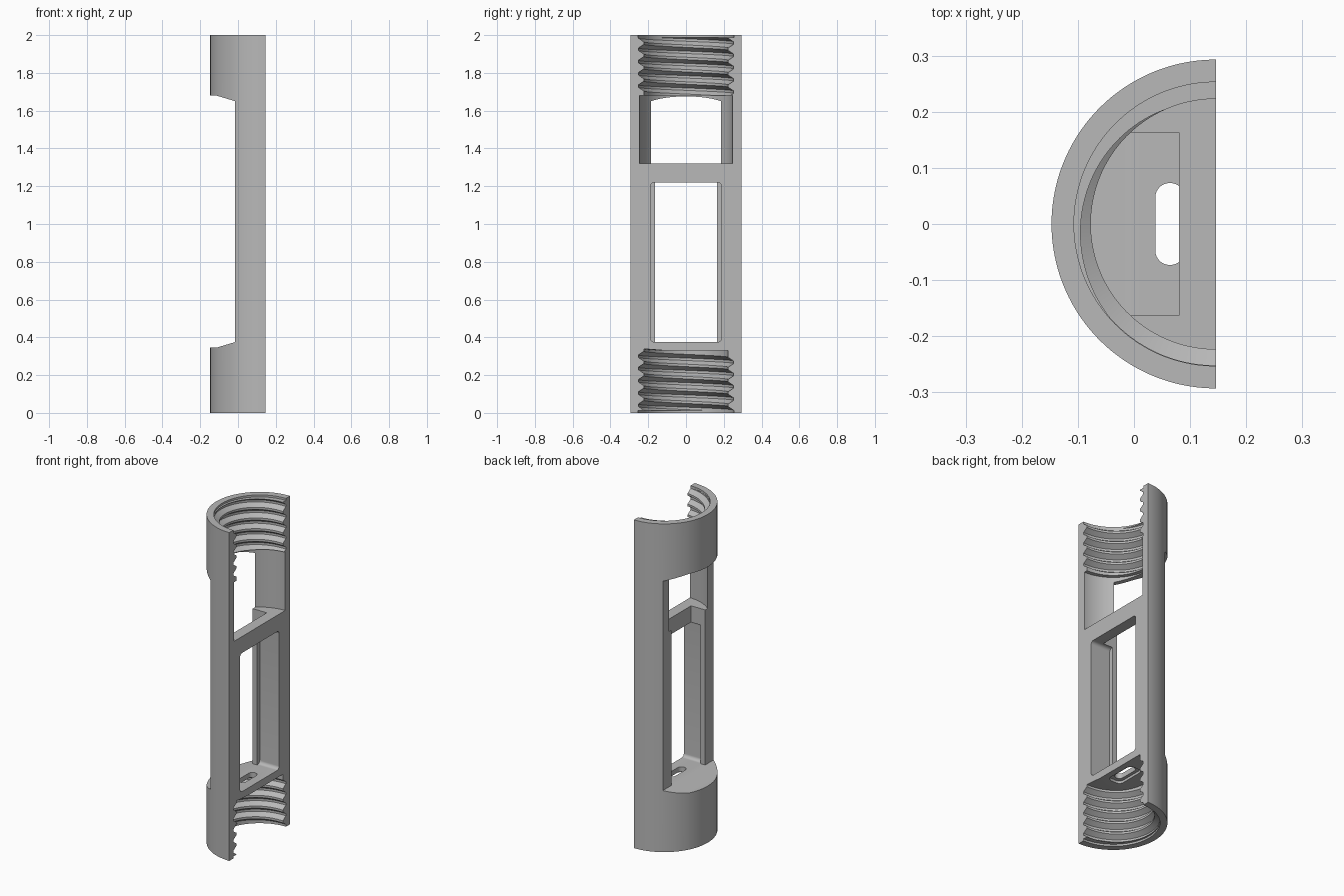
import bpy, bmesh, math

if "Cube" in bpy.data.objects:
    bpy.data.objects.remove(bpy.data.objects["Cube"])

AXIS = 0.146                      # x of the tube axis and of the flat split face
R_OUT, R_CAVITY, R_ROOT, R_CREST = 0.293, 0.246, 0.252, 0.223
PITCH = 0.065


def make_object(name, bm):
    bmesh.ops.recalc_face_normals(bm, faces=bm.faces)
    mesh = bpy.data.meshes.new(name)
    bm.to_mesh(mesh)
    bm.free()
    obj = bpy.data.objects.new(name, mesh)
    bpy.context.collection.objects.link(obj)
    return obj


def prism(name, outline, offset):
    """Extrude a planar outline of 3D points along an offset."""
    bm = bmesh.new()
    face = bm.faces.new([bm.verts.new(p) for p in outline])
    ext = bmesh.ops.extrude_face_region(bm, geom=[face])
    verts = [v for v in ext["geom"] if isinstance(v, bmesh.types.BMVert)]
    bmesh.ops.translate(bm, verts=verts, vec=offset)
    return make_object(name, bm)


def box(name, x0, x1, half_y, z0, z1):
    pts = [(x0, -half_y, z0), (x1, -half_y, z0), (x1, half_y, z0), (x0, half_y, z0)]
    return prism(name, pts, (0, 0, z1 - z0))


def arc_prism(name, radius, z0, z1, overrun=0, steps=72):
    """Half disc facing -x, optionally running past the split face."""
    pts = []
    for i in range(steps + 1):
        a = math.radians(90 - overrun + (180 + 2 * overrun) * i / steps)
        pts.append((AXIS + radius * math.cos(a), radius * math.sin(a), z0))
    return prism(name, pts, (0, 0, z1 - z0))


def rounded(cu, cv, hu, hv, r, steps=8):
    """Outline of a rounded rectangle as (u, v) pairs."""
    pts = []
    for q, (su, sv) in enumerate([(1, 1), (-1, 1), (-1, -1), (1, -1)]):
        for i in range(steps + 1):
            a = math.pi / 2 * (q + i / steps)
            pts.append((cu + su * (hu - r) + r * math.cos(a),
                        cv + sv * (hv - r) + r * math.sin(a)))
    return pts


def thread_cutter(name, base, turns, steps=72):
    """Helical bore: columns of the thread profile swept around the axis."""
    keys = [(0, R_CREST), (0.2, R_CREST), (0.5, R_ROOT), (0.7, R_ROOT)]
    profile = [(k + f, r) for k in range(turns) for f, r in keys]
    profile += [(turns, R_CREST), (turns + 0.2, R_CREST)]
    bm = bmesh.new()
    columns = []
    for i in range(steps + 1):
        deg = 80 + 200 * i / steps
        a = math.radians(deg)
        columns.append([bm.verts.new((AXIS + r * math.cos(a), r * math.sin(a),
                                      base + PITCH * (t + (deg - 180) / 360)))
                        for t, r in profile])
    low = bm.verts.new((AXIS + 0.03, 0, base))
    high = bm.verts.new((AXIS + 0.03, 0, base + PITCH * (turns + 0.2)))
    for c, d in zip(columns, columns[1:]):
        for j in range(len(c) - 1):
            bm.faces.new((c[j], d[j], d[j + 1], c[j + 1]))
        bm.faces.new((low, d[0], c[0]))
        bm.faces.new((high, c[-1], d[-1]))
    for c in (columns[0], columns[-1]):
        bm.faces.new([low] + c + [high])
    bmesh.ops.triangulate(bm, faces=bm.faces)
    return make_object(name, bm)


# Half tube body
body = arc_prism("half_tube_housing", R_OUT, 0, 2, steps=96)

# Rear opening with sloped ends
opening = [(-0.2, 1.68), (-0.115, 1.68), (-0.015, 1.65),
           (-0.015, 0.375), (-0.115, 0.345), (-0.2, 0.345)]
cutters = [prism("rear_opening", [(x, -0.4, z) for x, z in opening], (0, 0.8, 0))]

# Upper cavity, window pocket with lip, and pass-through in the divider
cutters.append(arc_prism("upper_cavity", R_CAVITY, 1.32, 1.68, overrun=10))
pocket = rounded(0, 0.7975, 0.188, 0.4225, 0.02)
cutters.append(prism("window_pocket", [(0.015, y, z) for y, z in pocket], (0.3, 0, 0)))
cutters.append(box("window_lip", -0.05, 0.08, 0.163, 0.375, 1.35))

# Cable slot in the lower floor, with a shallow recess underneath
slot = rounded(0.064, 0, 0.026, 0.073, 0.0255)
cutters.append(prism("cable_slot", [(x, y, 0.28) for x, y in slot], (0, 0, 0.2)))
recess = rounded(0.064, 0, 0.045, 0.095, 0.03)
cutters.append(prism("slot_recess", [(x, y, 0.28) for x, y in recess], (0, 0, 0.065)))

# Threaded sockets at both ends with plain lead-ins
cutters.append(arc_prism("lower_bore", R_CREST, -0.1, 0.33, overrun=10))
cutters.append(arc_prism("upper_bore", R_CREST, 1.6, 2.1, overrun=10))
cutters.append(thread_cutter("lower_thread", -0.08, 6))
cutters.append(thread_cutter("upper_thread", 1.675, 6))
cutters.append(arc_prism("lower_lead_in", R_ROOT + 0.001, -0.1, 0.012, overrun=10))
cutters.append(arc_prism("upper_lead_in", R_ROOT + 0.001, 1.988, 2.1, overrun=10))

# Carve every cutter out of the body
bpy.context.view_layer.objects.active = body
for cutter in cutters:
    cutter.hide_render = True
    mod = body.modifiers.new(cutter.name, "BOOLEAN")
    mod.operation = "DIFFERENCE"
    mod.solver = "EXACT"
    mod.object = cutter
    bpy.ops.object.modifier_apply(modifier=mod.name)
    bpy.data.objects.remove(cutter)

# Plain grey material
grey = bpy.data.materials.new("plain_grey")
grey.use_nodes = True
colour = (0.48, 0.48, 0.48, 1)
grey.diffuse_color = colour
grey.node_tree.nodes["Principled BSDF"].inputs["Base Color"].default_value = colour
body.data.materials.clear()
body.data.materials.append(grey)

bpy.ops.object.select_all(action="DESELECT")
body.select_set(True)
bpy.ops.object.shade_smooth_by_angle(angle=math.radians(25))
